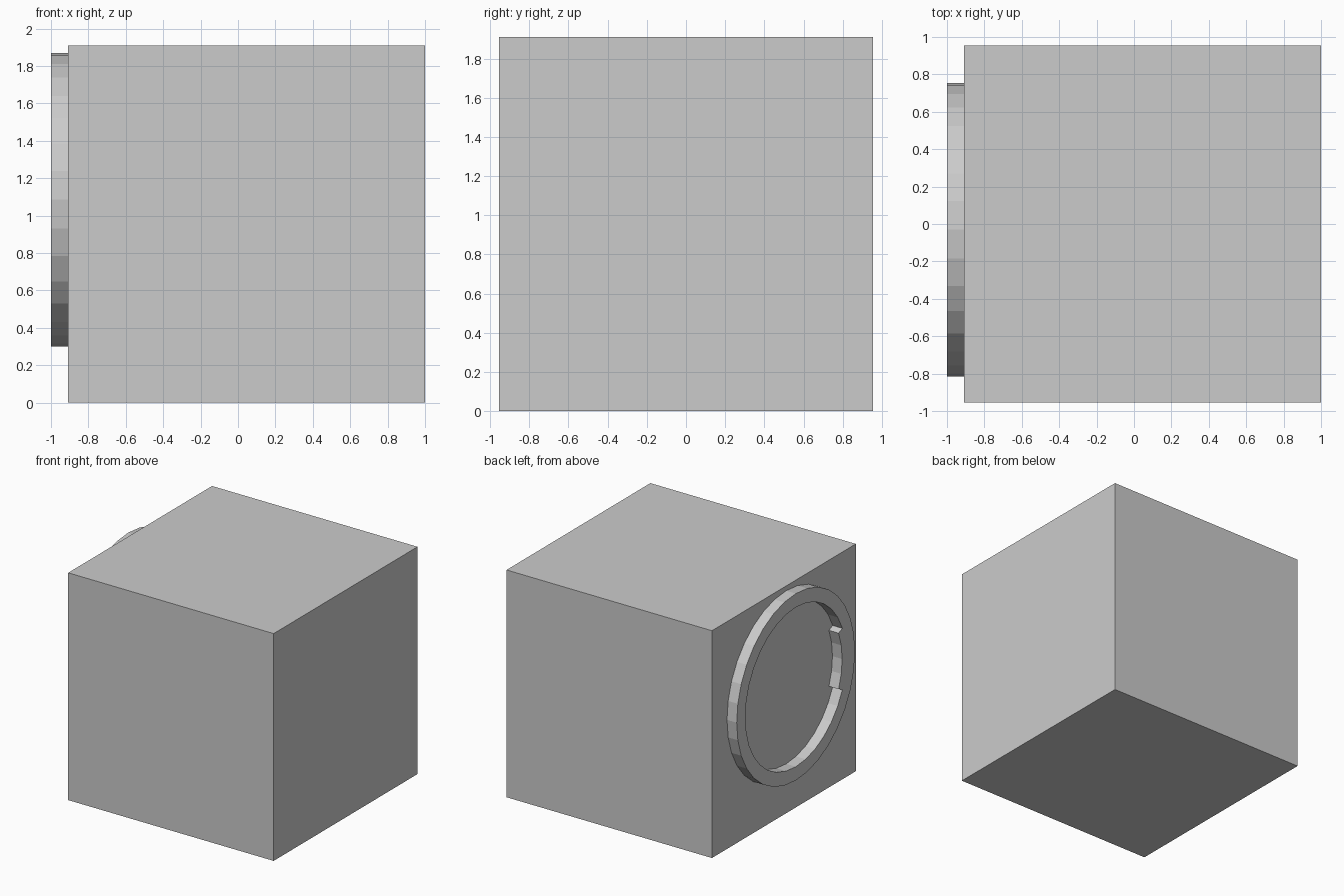
import bpy, bmesh
from math import sin, cos, pi

if "Cube" in bpy.data.objects:
    bpy.data.objects.remove(bpy.data.objects["Cube"])

# Cube body
bpy.ops.mesh.primitive_cube_add(size=1, location=(0.045, 0, 0.955))
body = bpy.context.object
body.name = "cube_body"
body.scale = (1.91, 1.91, 1.91)

# Raised ring on the left face, with an inner tab of four facets
N = 32
CY, CZ = -0.03, 1.085
R_OUT, R_IN, R_TAB = 0.785, 0.67, 0.615
X_FRONT, X_BACK = -1.0, -0.91

bm = bmesh.new()


def pt(x, r, i):
    a = 2 * pi * i / N
    return bm.verts.new((x, CY - r * cos(a), CZ + r * sin(a)))


def quad(*points):
    bm.faces.new([pt(*p) for p in points])


for i in range(-N // 2, N // 2):
    j = i + 1
    r = R_TAB if -2 <= i < 2 else R_IN
    # front face, outer wall, inner wall
    quad((X_FRONT, r, i), (X_FRONT, r, j), (X_FRONT, R_OUT, j), (X_FRONT, R_OUT, i))
    quad((X_FRONT, R_OUT, i), (X_FRONT, R_OUT, j), (X_BACK, R_OUT, j), (X_BACK, R_OUT, i))
    quad((X_BACK, r, i), (X_BACK, r, j), (X_FRONT, r, j), (X_FRONT, r, i))

# Tab ends
quad((X_FRONT, R_TAB, 2), (X_BACK, R_TAB, 2), (X_BACK, R_IN, 2), (X_FRONT, R_IN, 2))
quad((X_FRONT, R_IN, -2), (X_BACK, R_IN, -2), (X_BACK, R_TAB, -2), (X_FRONT, R_TAB, -2))

bmesh.ops.remove_doubles(bm, verts=bm.verts, dist=1e-4)
bmesh.ops.recalc_face_normals(bm, faces=bm.faces)
# Make sure the front faces -x
if sum(f.normal.x for f in bm.faces) > 0:
    bmesh.ops.reverse_faces(bm, faces=bm.faces)
mesh = bpy.data.meshes.new("raised_ring")
bm.to_mesh(mesh)
bm.free()
ring = bpy.data.objects.new("raised_ring", mesh)
bpy.context.collection.objects.link(ring)
